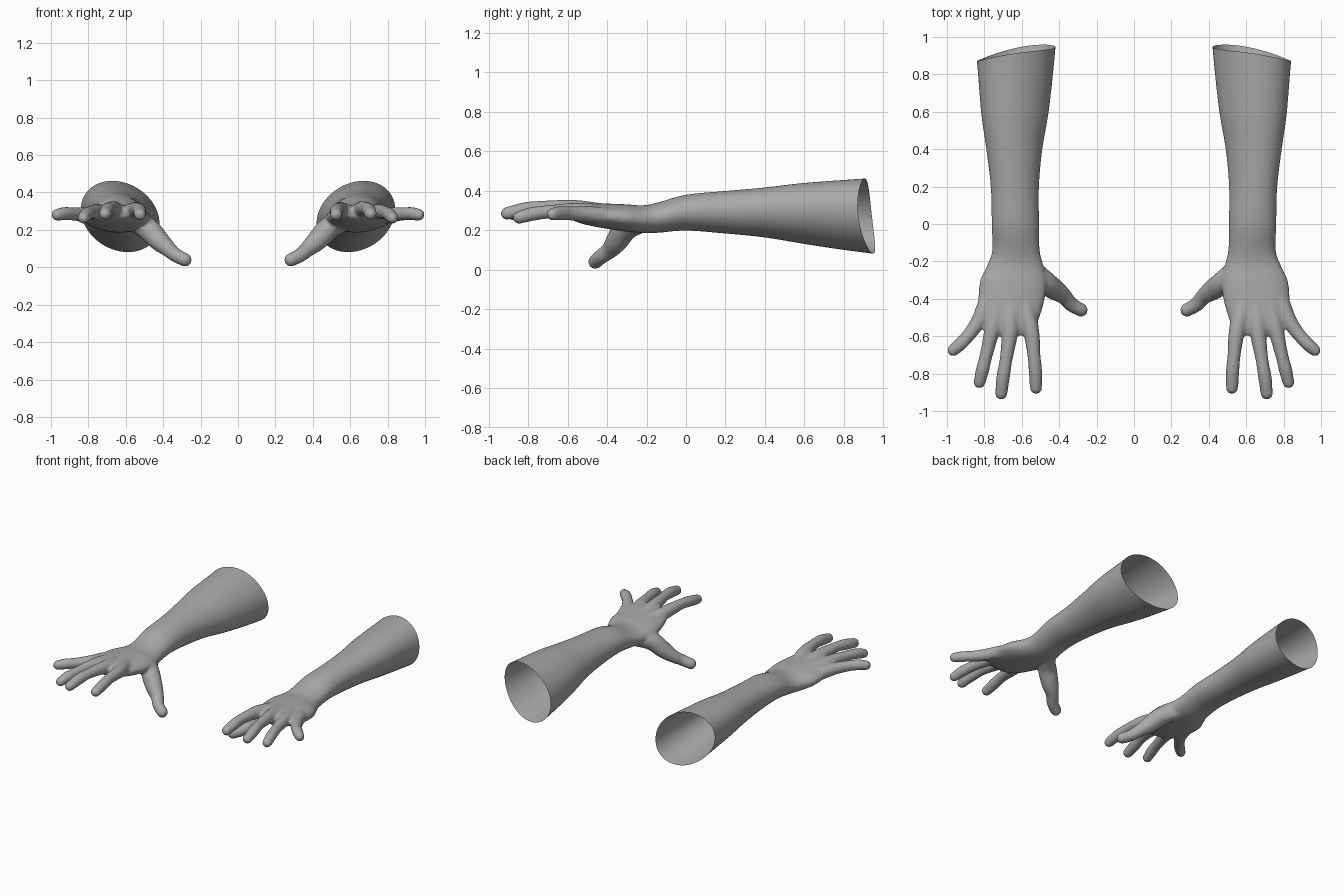
import bpy, bmesh, math
from mathutils import Vector, Matrix

cube = bpy.data.objects.get("Cube")
if cube:
    bpy.data.objects.remove(cube, do_unlink=True)

skin = bpy.data.materials.new("plain_grey")
skin.use_nodes = True
GREY = (0.4, 0.4, 0.4, 1)
skin.diffuse_color = GREY
skin.node_tree.nodes["Principled BSDF"].inputs["Base Color"].default_value = GREY


def spline(keys, steps):
    """Smooth curve through tuples of any length."""
    k = [Vector(p) for p in keys]
    k = [k[0] * 2 - k[1]] + k + [k[-1] * 2 - k[-2]]
    out = []
    for i in range(1, len(k) - 2):
        a, b, c, d = k[i - 1:i + 3]
        for s in range(steps):
            t = s / steps
            out.append((b * 2 + (c - a) * t + (a * 2 - b * 5 + c * 4 - d) * t * t
                        + (b * 3 - a - c * 3 + d) * t ** 3) / 2)
    return out + [k[-2]]


def add_arm(bm, sections, sides=40):
    """Loft of tilted ellipses: y, centre x, centre z, half width, half height, tilt."""
    rings = []
    for y, cx, cz, a, b, tilt in spline(sections, 5):
        ring = []
        for i in range(sides):
            t = math.tau * i / sides
            c, s = math.cos(t), math.sin(t)
            z = b * (tilt * c + math.sqrt(1 - tilt * tilt) * s)
            ring.append(bm.verts.new((cx + a * c, y, cz + z)))
        rings.append(ring)
    for r, q in zip(rings, rings[1:]):
        for i in range(sides):
            j = (i + 1) % sides
            bm.faces.new((r[i], r[j], q[j], q[i]))
    bm.faces.new(rings[0])
    bm.faces.new(rings[-1])


def add_digit(bm, keys):
    """Finger as a dense chain of balls: x, y, z, radius."""
    for x, y, z, r in spline(keys, 9):
        bmesh.ops.create_icosphere(bm, subdivisions=2, radius=r + 0.003,
                                   matrix=Matrix.Translation((x, y, z)))


# Forearm, wrist and palm, from elbow to knuckles
ARM = [(1.02, .63, .268, .222, .203, .2), (.9, .63, .272, .21, .19, .2),
       (.6, .637, .285, .181, .155, .18), (.4, .64, .29, .15, .127, .15),
       (.2, .637, .291, .129, .108, .1), (0, .634, .289, .127, .091, .05),
       (-.14, .631, .264, .127, .077, 0), (-.22, .635, .256, .15, .07, 0),
       (-.3, .645, .262, .177, .069, 0), (-.4, .655, .271, .178, .064, 0),
       (-.5, .667, .281, .162, .055, 0), (-.56, .665, .287, .13, .043, 0),
       (-.595, .655, .29, .09, .025, 0)]

# Thumb, index, middle, ring and little finger
DIGITS = [
    [(.56, -.22, .235, .045), (.49, -.3, .212, .06), (.425, -.35, .145, .055),
     (.375, -.385, .1, .042), (.335, -.43, .066, .037), (.283, -.46, .04, .035)],
    [(.59, -.42, .285, .045), (.552, -.56, .305, .043), (.535, -.7, .31, .034),
     (.527, -.79, .3, .035), (.524, -.877, .282, .031)],
    [(.655, -.42, .29, .045), (.662, -.57, .31, .043), (.685, -.73, .315, .033),
     (.7, -.82, .305, .035), (.71, -.907, .285, .031)],
    [(.725, -.42, .285, .045), (.757, -.56, .297, .041), (.79, -.7, .292, .033),
     (.81, -.78, .282, .034), (.826, -.847, .264, .03)],
    [(.79, -.42, .275, .042), (.832, -.52, .282, .039), (.885, -.595, .286, .034),
     (.93, -.643, .287, .034), (.967, -.676, .281, .03)],
]

bm = bmesh.new()
add_arm(bm, ARM)
for digit in DIGITS:
    add_digit(bm, digit)
bmesh.ops.recalc_face_normals(bm, faces=bm.faces)
rough = bpy.data.meshes.new("left_arm_rough")
bm.to_mesh(rough)
bm.free()

# Fuse the parts into one soft skin
helper = bpy.data.objects.new("left_arm_rough", rough)
bpy.context.collection.objects.link(helper)
fuse = helper.modifiers.new("fuse", 'REMESH')
fuse.mode = 'VOXEL'
fuse.voxel_size = 0.009
soften = helper.modifiers.new("soften", 'SMOOTH')
soften.factor = 0.5
soften.iterations = 8
evaluated = helper.evaluated_get(bpy.context.evaluated_depsgraph_get())
fused = bpy.data.meshes.new_from_object(evaluated)
bpy.data.objects.remove(helper, do_unlink=True)

# Open the elbow end and give it a wavy rim
bm = bmesh.new()
bm.from_mesh(fused)
bmesh.ops.bisect_plane(bm, geom=bm.verts[:] + bm.edges[:] + bm.faces[:],
                       plane_co=(0, .908, 0), plane_no=(0, 1, 0), clear_outer=True)
for v in bm.verts:
    w = max(0, (v.co.y - .6) / .308) ** 2
    u, h = (v.co.x - .63) / .21, (v.co.z - .27) / .19
    v.co.y += w * (-.035 * u - .015 * h + .02 * h * h)
for f in bm.faces:
    f.smooth = True

# Left arm and its mirrored twin
for name, side in (("left_arm", 1), ("right_arm", -1)):
    mesh = bpy.data.meshes.new(name)
    if side < 0:
        bmesh.ops.scale(bm, vec=(-1, 1, 1), verts=bm.verts)
        bmesh.ops.reverse_faces(bm, faces=bm.faces)
    bm.to_mesh(mesh)
    mesh.materials.append(skin)
    bpy.context.collection.objects.link(bpy.data.objects.new(name, mesh))
bm.free()
